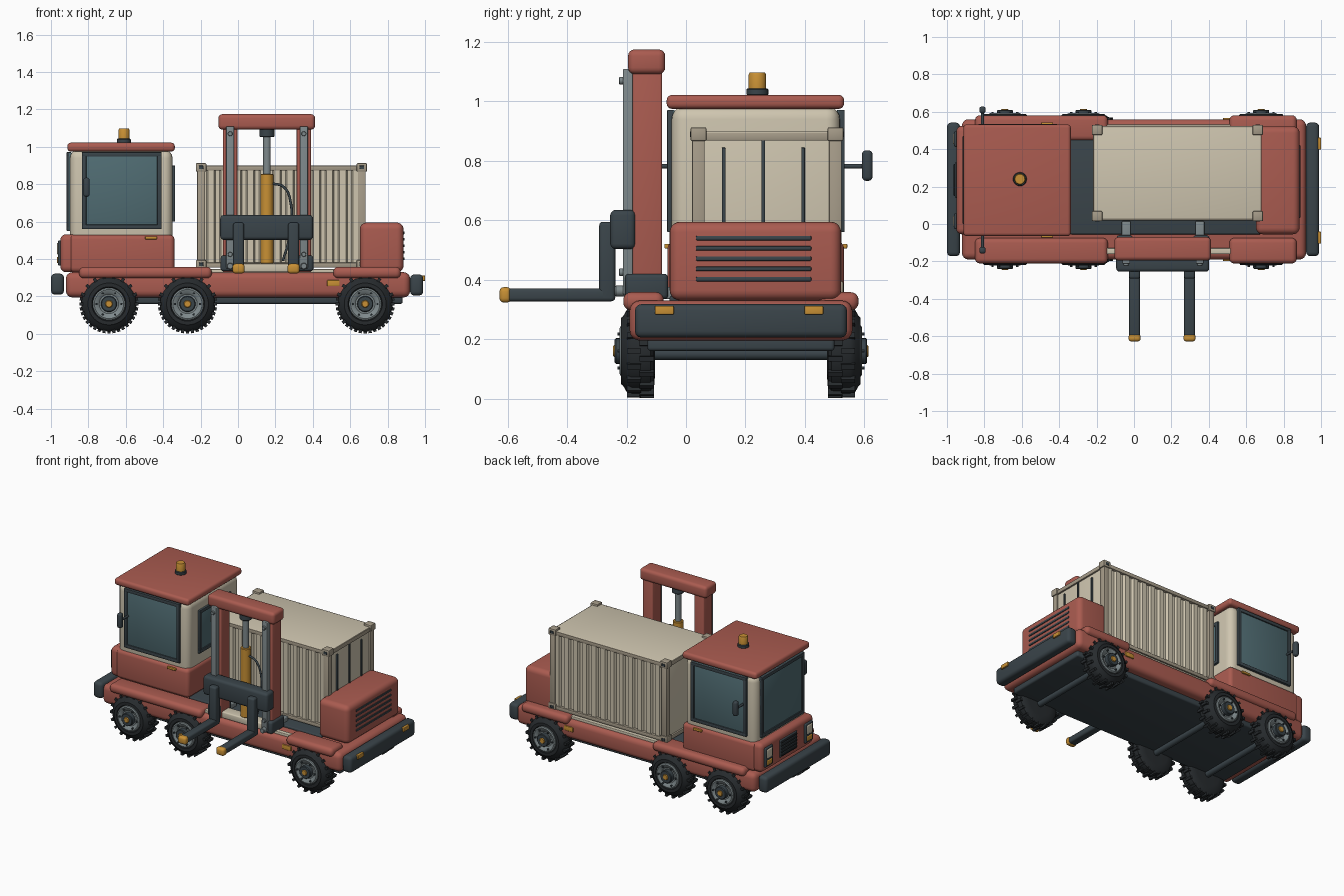
import bpy, bmesh
from math import pi, radians, sin, cos
from mathutils import Matrix, Vector

if "Cube" in bpy.data.objects:
    bpy.data.objects.remove(bpy.data.objects["Cube"])

def mat(name, r, g, b):
    m = bpy.data.materials.new(name)
    m.diffuse_color = (r, g, b, 1)
    m.use_nodes = True
    m.node_tree.nodes["Principled BSDF"].inputs["Base Color"].default_value = m.diffuse_color
    return m

RED = mat("red_paint", .40, .105, .08)
CREAM = mat("cream_paint", .62, .56, .43)
TAUPE = mat("taupe_frame", .38, .33, .25)
DARK = mat("dark_steel", .042, .058, .068)
TYRE = mat("rubber", .02, .024, .027)
GREY = mat("grey_steel", .21, .25, .26)
AMBER = mat("amber", .58, .28, .035)
GLASS = mat("glass", .08, .15, .17)
MID, CAB = .185, .235          # centre lines of chassis and cab in y

def finish(name, bm, material):
    bmesh.ops.recalc_face_normals(bm, faces=bm.faces)
    me = bpy.data.meshes.new(name)
    bm.to_mesh(me)
    bm.free()
    me.materials.append(material)
    ob = bpy.data.objects.new(name, me)
    bpy.context.collection.objects.link(ob)
    return ob

def box(name, x, y, z, material, bevel=.006, seg=3):
    """Rounded box from (min, max) pairs."""
    bm = bmesh.new()
    lo, hi = Vector((x[0], y[0], z[0])), Vector((x[1], y[1], z[1]))
    bmesh.ops.create_cube(bm, size=1, matrix=Matrix.Translation((lo + hi) / 2) @ Matrix.Diagonal((*(hi - lo), 1)))
    if bevel:
        bevel = min(bevel, min(hi - lo) * .49)
        bmesh.ops.bevel(bm, geom=bm.edges[:], offset=bevel, segments=seg, profile=.5, affect='EDGES')
    return finish(name, bm, material)

def around(c, half):
    return (c - half, c + half)

def lathe(name, profile, loc, material, direction=(0, 0, 1), n=32, treads=False):
    """Spin (radius, height) points about a direction."""
    bm = bmesh.new()
    rings = [[bm.verts.new((r * cos(2 * pi * i / n), r * sin(2 * pi * i / n), h)) for i in range(n)] for r, h in profile]
    for a, b in zip(rings, rings[1:]):
        for i in range(n):
            bm.faces.new((a[i], a[(i + 1) % n], b[(i + 1) % n], b[i]))
    bm.faces.new(rings[0][::-1])
    bm.faces.new(rings[-1])
    if treads:
        for i in range(36):
            m = Matrix.Rotation(2 * pi * i / 36, 4, 'Z') @ Matrix.Translation((.148, 0, .027 if i % 2 else .07))
            bmesh.ops.create_cube(bm, size=1, matrix=m @ Matrix.Diagonal((.02, .017, .048, 1)))
    rot = Vector((0, 0, 1)).rotation_difference(Vector(direction)).to_matrix().to_4x4()
    bm.transform(Matrix.Translation(loc) @ rot)
    return finish(name, bm, material)

def cyl(name, r, length, loc, material, direction=(0, 0, 1), n=24, b=.004):
    return lathe(name, [(r - b, 0), (r, b), (r, length - b), (r - b, length)], loc, material, direction, n)

# chassis, underside, deck, bumpers
box("chassis", (-.92, .92), (-.19, .56), (.195, .33), RED, .035, 4)
box("underside_plate", (-.84, .88), (-.13, .50), (.16, .21), DARK, .012)
box("deck_plate", (-.34, .68), (-.055, .50), (.325, .345), DARK)
box("front_bumper", (-1, -.93), (-.172, .542), (.21, .322), DARK, .022)
box("rear_bumper", (.92, .99), (-.172, .542), (.205, .318), DARK, .022)
for y in (-.073, .43):
    box("rear_marker", (.98, 1), around(y, .032), (.283, .312), AMBER, .004)

# wheels with axles
for x in (-.69, -.27, .68):
    cyl("axle", .02, .6, (x, MID - .3, .15), DARK, (0, 1, 0), 16)
    for s in (-1, 1):
        at, d = (x, MID + s * .29, .16), (0, s, 0)
        lathe("tyre", [(.09, 0), (.13, .003), (.145, .014), (.147, .025), (.147, .078), (.137, .095), (.118, .106),
                       (.112, .113), (.092, .113), (.084, .1)], at, TYRE, d, 40, True)
        lathe("wheel_rim", [(.088, .09), (.086, .114), (.078, .118), (.06, .112), (.052, .104)], at, GREY, d)
        cyl("hub_ring", .043, .04, (x, MID + s * .385, .16), DARK, d)
        cyl("hub_cap", .02, .035, (x, MID + s * .395, .16), AMBER, d, 16)
        for k in range(6):
            a = k * pi / 3
            cyl("wheel_nut", .006, .02, (x + .066 * cos(a), MID + s * .395, .16 + .066 * sin(a)), DARK, d, 6, .001)

# fenders, side strips, side markers
for s in (-1, 1):
    for n, x in (("front_fender", (-.85, -.14)), ("rear_fender", (.51, .87))):
        box(n, x, around(MID + s * .328, .068), (.297, .358), RED, .026, 4)
    box("side_strip", (-.33, .76), around(MID + s * .33, .016), (.325, .346), CREAM, .004)
    box("chassis_marker", around(.51, .034), around(MID + s * .375, .008), (.255, .287), AMBER, .004)
    box("cab_marker", around(-.465, .032), around(CAB + s * .3, .008), (.505, .521), AMBER, .004)

# cab shell
box("cab_lower", (-.90, -.34), (-.062, .532), (.33, .53), RED, .025, 4)
box("cab_nose", (-.95, -.825), (-.055, .525), (.33, .532), RED, .03, 4)
box("cab_upper", (-.898, -.35), (-.048, .518), (.49, .985), CREAM, .045, 5)
box("cab_roof", (-.912, -.338), (-.065, .532), (.975, 1.022), RED, .018, 4)

def window(name, axis, p, out, u, z):
    """Glazed frame of four bars; axis is the facing axis."""
    def put(part, uu, zz, a, b, m):
        d = tuple(sorted((p + out * a, p + out * b)))
        box(name + part, *((d, uu) if axis == 'x' else (uu, d)), zz, m, .004, 2)
    t = .024
    put("_glass", u, z, -.01, .008, GLASS)
    for uu, zz in ((u, (z[0], z[0] + t)), (u, (z[1] - t, z[1])), ((u[0], u[0] + t), z), ((u[1] - t, u[1]), z)):
        put("_frame", uu, zz, -.008, .016, DARK)

for s in (-1, 1):
    window("side_window", 'y', CAB + s * .283, s, (-.835, -.408), (.56, .972))
    # wing mirrors
    cyl("mirror_arm", .008, .09, (-.81, CAB + s * .28, .782), DARK, (0, s, 0), 12, .001)
    box("wing_mirror", around(-.81, .017), around(CAB + s * .375, .018), (.733, .835), DARK, .013)
    # headlamps
    y = CAB + s * .22
    box("headlamp_bezel", (-.962, -.94), around(y, .042), (.365, .50), DARK, .008)
    box("headlamp", (-.968, -.95), around(y, .028), (.425, .487), CREAM, .006)
    box("turn_signal", (-.968, -.95), around(y, .028), (.378, .412), AMBER, .005)
window("windshield", 'x', -.9, -1, (.0, .47), (.55, .972))
window("rear_window", 'x', -.352, 1, (.06, .41), (.60, .90))

# nose grille
box("nose_grille", (-.957, -.94), around(CAB, .095), (.37, .49), DARK, .006)
for i in range(5):
    box("nose_slat", (-.964, -.95), around(CAB, .085), around(.386 + i * .022, .005), TYRE, .003, 2)

# roof beacon
cyl("beacon_base", .037, .024, (-.61, .24, 1.02), DARK)
lathe("beacon", [(.03, 0), (.03, .046), (.026, .054)], (-.61, .24, 1.043), AMBER, n=24)

# engine hood with vents
box("engine_hood", (.652, .885), (-.055, .522), (.33, .595), RED, .035, 5)
for i in range(5):
    box("hood_vent", (.875, .89), (.033, .422), around(.402 + i * .0345, .0075), DARK, .004, 2)

# container: corrugated body from a wavy outline
X0, X1, Y0, Y1, Z0, Z1 = -.225, .69, .015, .53, .35, .912
def wave(y, s):
    pts, n = [], 12
    pitch = (X1 - X0 - .07) / n
    for i in range(n):
        x = X0 + .035 + i * pitch
        pts += [(x, y), (x + pitch * .3, y), (x + pitch * .42, y + s * .016), (x + pitch * .88, y + s * .016)]
    return pts + [(X1 - .035, y)]
bm = bmesh.new()
outline = wave(Y0 + .028, -1) + wave(Y1 - .028, 1)[::-1]
f = bm.faces.new([bm.verts.new((x, y, Z0 + .02)) for x, y in outline])
ext = bmesh.ops.extrude_face_region(bm, geom=[f])
bmesh.ops.translate(bm, vec=(0, 0, Z1 - Z0 - .045), verts=[v for v in ext["geom"] if isinstance(v, bmesh.types.BMVert)])
finish("container_walls", bm, CREAM)
box("container_ends", (X0 + .018, X1 - .018), (Y0 + .03, Y1 - .03), (Z0 + .015, Z1 - .02), CREAM, .004)
box("container_roof", (X0 + .012, X1 - .012), (Y0 + .012, Y1 - .012), (Z1 - .03, Z1 - .012), CREAM, .006)
for y, s in ((Y0, 1), (Y1, -1)):
    for z in (Z0 + .018, Z1 - .026):
        box("container_rail", (X0 + .02, X1 - .02), around(y + s * .016, .011), around(z, .013), TAUPE, .004, 2)
    for x, t in ((X0, 1), (X1, -1)):
        cx, cy = x + t * .028, y + s * .027
        box("corner_post", around(cx, .021), around(cy, .021), (Z0, Z1 - .01), TAUPE, .005, 2)
        for z in (Z0 + .022, Z1 - .022):
            box("corner_casting", around(cx, .028), around(cy, .027), around(z, .023), TAUPE, .006, 2)
            box("casting_slot", around(cx, .012), around(y, .002), around(z, .009), DARK, .001, 1)
for x, t in ((X0, 1), (X1, -1)):
    for z in (Z0 + .018, Z1 - .03):
        box("end_rail", around(x + t * .018, .011), (Y0 + .02, Y1 - .02), around(z, .014), TAUPE, .004, 2)
for y, top in ((.127, .845), (.26, .872), (.394, .845)):
    box("door_bar", around(X1 - .017, .008), around(y, .006), (.38, top), DARK, .003, 2)

# lift mast
M = .155
for s in (-1, 1):
    x = M + s * .197
    box("mast_upright", around(x, .038), (-.18, -.08), (.33, 1.12), RED, .008)
    box("mast_rail", around(x, .021), (-.212, -.17), (.35, 1.11), GREY, .005)
    box("mast_foot", around(x + s * .008, .043), (-.205, -.06), (.335, .42), DARK, .014)
    box("mast_brace", around(x, .024), (-.09, .015), (.335, .375), GREY, .005)
    cyl("foot_pin", .018, .07, (x, -.17, .362), GREY, (0, -1, 0), 16)
    for z in (.425, 1.07):
        cyl("rail_bolt", .013, .016, (x, -.209, z), GREY, (0, -1, 0), 12, .002)
box("mast_crossbeam", (-.105, .412), (-.195, -.07), (1.092, 1.175), RED, .022, 4)
box("mast_base_beam", (-.03, .34), (-.17, -.09), (.33, .375), CREAM, .008)

# lift cylinder and hose
cyl("lift_cylinder", .034, .48, (M, -.135, .375), AMBER)
cyl("piston_rod", .02, .25, (M, -.135, .84), GREY)
cyl("rod_cap", .04, .045, (M, -.135, 1.052), DARK)
cu = bpy.data.curves.new("hydraulic_hose", 'CURVE')
cu.dimensions, cu.bevel_depth, cu.bevel_resolution = '3D', .007, 3
sp = cu.splines.new('BEZIER')
path = [(.18, -.14, .805), (.245, -.15, .785), (.282, -.15, .70), (.275, -.15, .52), (.24, -.14, .39)]
sp.bezier_points.add(len(path) - 1)
for p, co in zip(sp.bezier_points, path):
    p.co = co
    p.handle_left_type = p.handle_right_type = 'AUTO'
cu.materials.append(DARK)
bpy.context.collection.objects.link(bpy.data.objects.new("hydraulic_hose", cu))

# carriage and forks
box("fork_carriage", (-.095, .402), (-.255, -.17), (.503, .635), DARK, .018)
for x in (.003, .297):
    box("fork_shank", around(x, .029), (-.292, -.238), (.328, .595), DARK, .012)
    box("fork_tine", around(x, .029), (-.605, -.24), (.327, .371), DARK, .012)
    box("fork_tip", around(x, .032), (-.628, -.588), (.323, .375), AMBER, .015)

# smooth shading with sharp creases
meshes = [o for o in bpy.context.scene.objects if o.type == 'MESH']
for o in meshes:
    o.select_set(True)
bpy.context.view_layer.objects.active = meshes[0]
bpy.ops.object.shade_smooth_by_angle(angle=radians(40))
